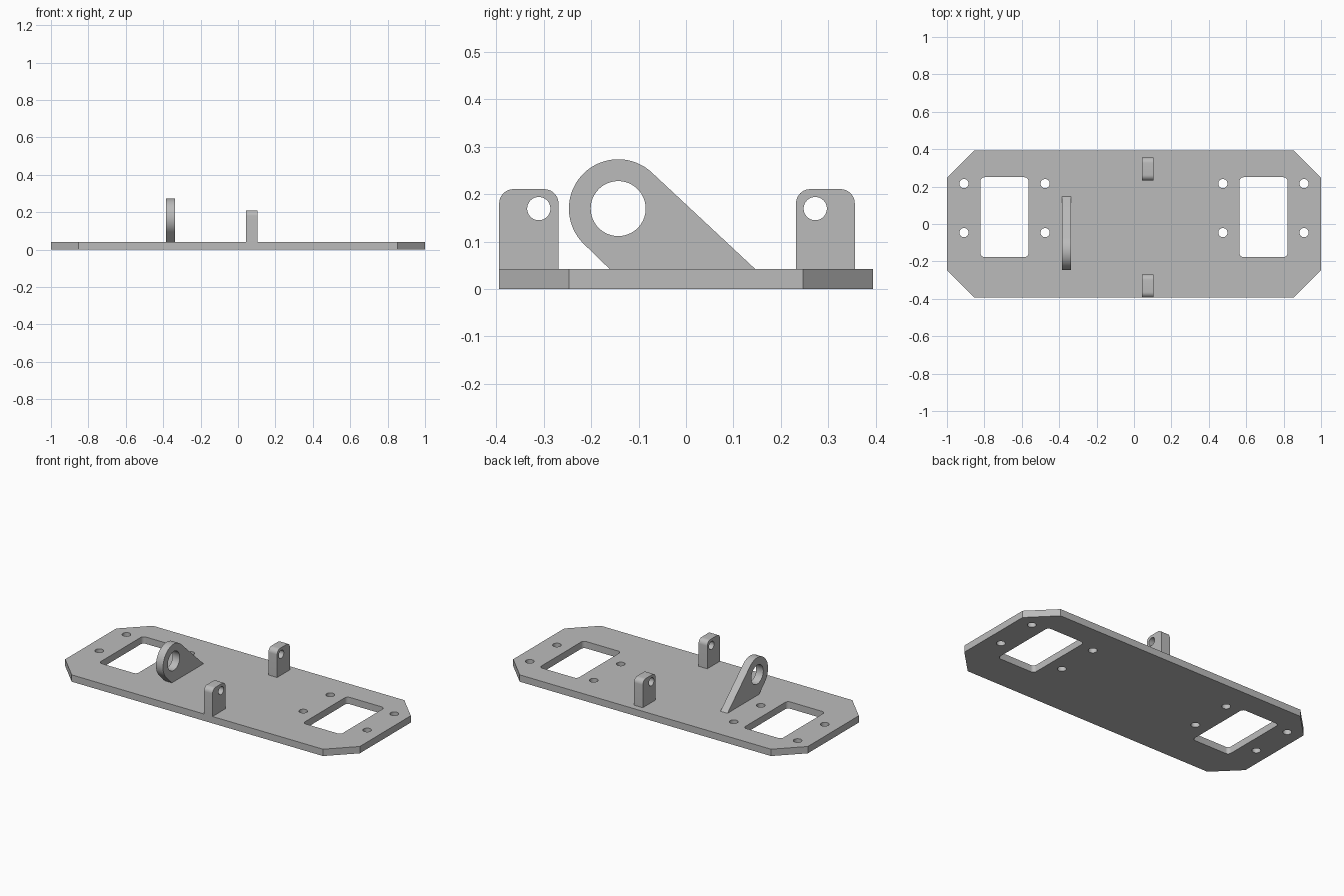
import bpy, bmesh, math
from mathutils import Matrix, Vector

if "Cube" in bpy.data.objects:
    bpy.data.objects.remove(bpy.data.objects["Cube"])

T = 0.042          # plate thickness
HOLE_Z = 0.1695    # common pin height

grey = bpy.data.materials.new("plain grey metal")
grey.diffuse_color = (0.5, 0.5, 0.5, 1)
grey.use_nodes = True
grey.node_tree.nodes["Principled BSDF"].inputs["Base Color"].default_value = grey.diffuse_color


def arc(cx, cy, r, a0, a1, n):
    return [(cx + r * math.cos(math.radians(a0 + (a1 - a0) * i / n)),
             cy + r * math.sin(math.radians(a0 + (a1 - a0) * i / n))) for i in range(n + 1)]


def circle(cx, cy, r, n=48):
    return arc(cx, cy, r, 0, 360, n)[:-1]


def rounded_rect(x0, x1, y0, y1, r):
    return (arc(x1 - r, y1 - r, r, 0, 90, 8) + arc(x0 + r, y1 - r, r, 90, 180, 8)
            + arc(x0 + r, y0 + r, r, 180, 270, 8) + arc(x1 - r, y0 + r, r, 270, 360, 8))


def extruded(name, loops, depth, matrix=None):
    """Fill an outline with holes (first loop is the outline) and extrude it."""
    bm = bmesh.new()
    edges = []
    for loop in loops:
        vs = [bm.verts.new((x, y, 0)) for x, y in loop]
        edges += [bm.edges.new((vs[i - 1], vs[i])) for i in range(len(vs))]
    bmesh.ops.triangle_fill(bm, use_beauty=True, use_dissolve=False, edges=edges,
                            normal=Vector((0, 0, 1)))
    ext = bmesh.ops.extrude_face_region(bm, geom=bm.faces[:])
    bmesh.ops.translate(bm, vec=(0, 0, depth),
                        verts=[g for g in ext["geom"] if isinstance(g, bmesh.types.BMVert)])
    if matrix:
        bm.transform(matrix)
    bmesh.ops.recalc_face_normals(bm, faces=bm.faces[:])
    me = bpy.data.meshes.new(name)
    bm.to_mesh(me)
    bm.free()
    me.materials.append(grey)
    ob = bpy.data.objects.new(name, me)
    bpy.context.collection.objects.link(ob)
    bpy.ops.object.select_all(action='DESELECT')
    ob.select_set(True)
    bpy.context.view_layer.objects.active = ob
    bpy.ops.object.shade_smooth_by_angle(angle=math.radians(30))
    return ob


def upright(x):
    """Maps profile (y, z) with depth along +x, starting at x."""
    return Matrix(((0, 0, 1, x), (1, 0, 0, 0), (0, 1, 0, 0), (0, 0, 0, 1)))


# Base plate with chamfered corners, two windows and eight bolt holes
outline = [(1, -0.247), (1, 0.247), (0.853, 0.394), (-0.853, 0.394),
           (-1, 0.247), (-1, -0.247), (-0.853, -0.394), (0.853, -0.394)]
loops = [outline]
for s in (-1, 1):
    x0, x1 = sorted((s * 0.564, s * 0.821))
    loops.append(rounded_rect(x0, x1, -0.177, 0.25, 0.021))
    loops += [circle(s * x, y, 0.0245, 32) for x in (0.475, 0.909) for y in (-0.046, 0.216)]
extruded("base_plate", loops, T)

# Two small pin lugs with rounded tops
for name, y0, y1, hole_y in (("front_lug", -0.394, -0.269, -0.3105),
                             ("back_lug", 0.232, 0.356, 0.2726)):
    r, top = 0.03, 0.2105
    profile = ([(y0, T), (y1, T)] + arc(y1 - r, top - r, r, 0, 90, 10)
               + arc(y0 + r, top - r, r, 90, 180, 10))
    extruded(name, [profile, circle(hole_y, HOLE_Z, 0.0245)], 0.059, upright(0.044))

# Large leaning eye lug: round head with tangent sides running to the plate
cy, R = -0.143, 0.104


def tangent_angle(y, side):
    dy, dz = y - cy, T - HOLE_Z
    return math.degrees(math.atan2(dz, dy) + side * math.acos(R / math.hypot(dy, dz)))


foot_l, foot_r = -0.161, 0.146
a0 = tangent_angle(foot_r, 1)
a1 = tangent_angle(foot_l, -1) % 360
profile = [(foot_l, T), (foot_r, T)] + arc(cy, HOLE_Z, R, a0, a1, 48)
extruded("eye_lug", [profile, circle(cy, HOLE_Z, 0.058, 64)], 0.048, upright(-0.384))
